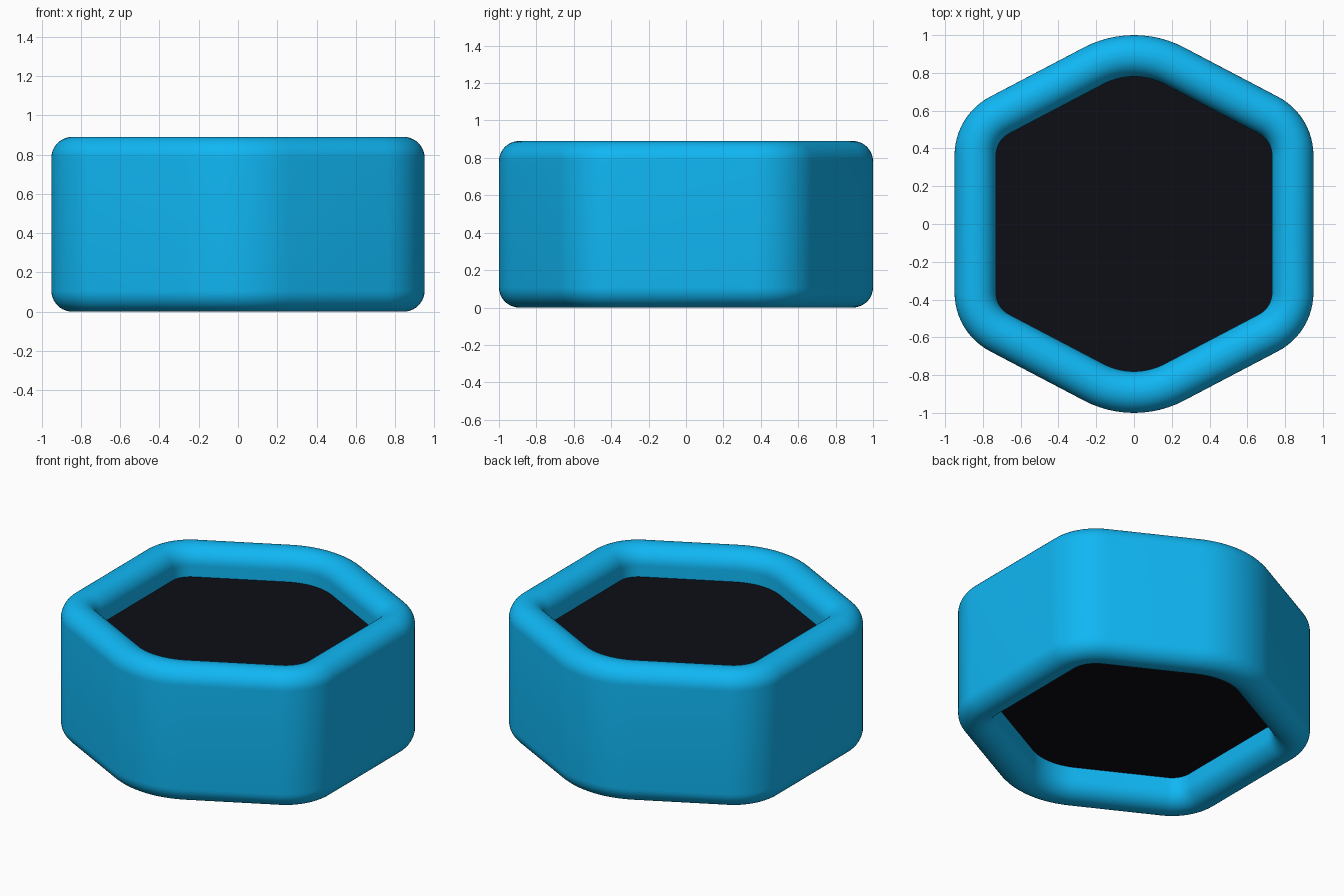
import bpy, bmesh, math

if "Cube" in bpy.data.objects:
    bpy.data.objects.remove(bpy.data.objects["Cube"])

HEIGHT, WIDTH, ROUND = 0.89, 0.22, 0.108
SLOPE = math.radians(62.3)          # normal direction of the slanted sides
PANEL_LOW, PANEL_HIGH = 0.18, 0.71


def material(name, color):
    m = bpy.data.materials.new(name)
    m.diffuse_color = (*color, 1)
    m.use_nodes = True
    m.node_tree.nodes["Principled BSDF"].inputs["Base Color"].default_value = m.diffuse_color
    return m


def outline(inset, steps=12):
    """Rounded hexagon, moved inward by inset."""
    pi = math.pi
    corners = [
        (0.60, 0.3635, 0.35, 0, SLOPE),
        (0, 0.43, 0.57, SLOPE, pi - SLOPE),
        (-0.60, 0.3635, 0.35, pi - SLOPE, pi),
        (-0.60, -0.3635, 0.35, pi, pi + SLOPE),
        (0, -0.43, 0.57, pi + SLOPE, 2 * pi - SLOPE),
        (0.60, -0.3635, 0.35, 2 * pi - SLOPE, 2 * pi),
    ]
    pts = []
    for cx, cy, r, a0, a1 in corners:
        for i in range(steps + 1):
            a = a0 + (a1 - a0) * i / steps
            pts.append((cx + (r - inset) * math.cos(a), cy + (r - inset) * math.sin(a)))
    return pts


def section(steps=10):
    """Rounded rectangle cross-section as (inset, z)."""
    pts = []
    for k, (cx, cz) in enumerate([(ROUND, ROUND), (WIDTH - ROUND, ROUND),
                                  (WIDTH - ROUND, HEIGHT - ROUND), (ROUND, HEIGHT - ROUND)]):
        for i in range(steps + 1):
            a = math.pi + (k + i / steps) * math.pi / 2
            pts.append((cx + ROUND * math.cos(a), cz + ROUND * math.sin(a)))
    return pts


def loft(name, profile, mat, closed):
    bm = bmesh.new()
    rings = [[bm.verts.new((x, y, z)) for x, y in outline(d)] for d, z in profile]
    n = len(rings[0])
    pairs = list(zip(rings, rings[1:]))
    if closed:
        pairs.append((rings[-1], rings[0]))
    else:
        bm.faces.new(rings[0])
        bm.faces.new(rings[-1])
    for a, b in pairs:
        for i in range(n):
            j = (i + 1) % n
            bm.faces.new((a[i], a[j], b[j], b[i]))
    bmesh.ops.recalc_face_normals(bm, faces=bm.faces)
    me = bpy.data.meshes.new(name)
    bm.to_mesh(me)
    bm.free()
    me.materials.append(mat)
    ob = bpy.data.objects.new(name, me)
    bpy.context.collection.objects.link(ob)
    bpy.ops.object.select_all(action='DESELECT')
    ob.select_set(True)
    bpy.context.view_layer.objects.active = ob
    bpy.ops.object.shade_smooth_by_angle(angle=math.radians(40))
    return ob


# Rounded hexagonal frame
loft("hex_frame", section(), material("blue", (0.005, 0.47, 0.9)), True)

# Dark core filling the frame, recessed at top and bottom
core_inset = WIDTH - 0.01
loft("dark_core", [(core_inset, PANEL_LOW), (core_inset, PANEL_HIGH)],
     material("dark", (0.004, 0.004, 0.008)), False)
